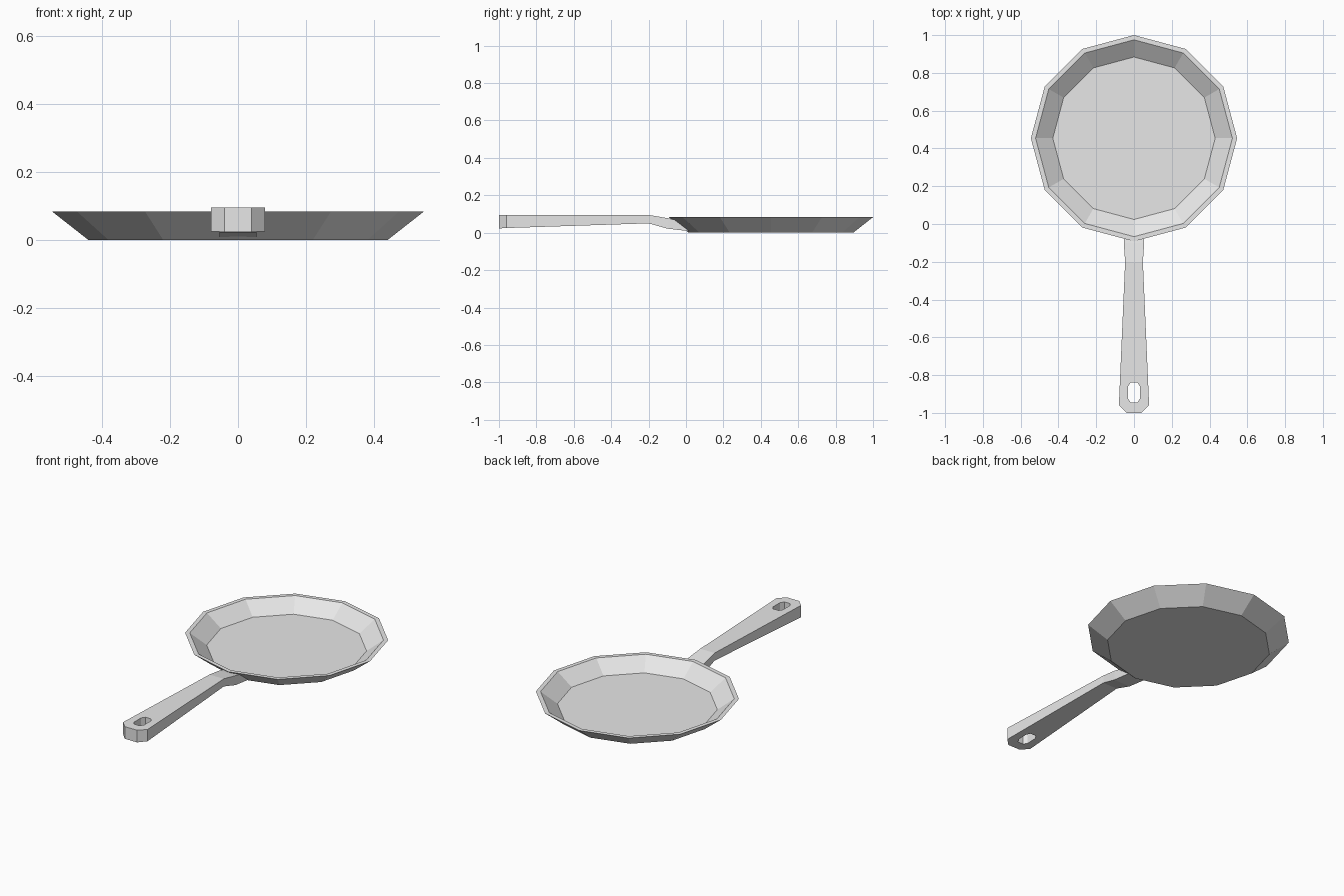
import bpy, bmesh
from math import cos, sin, tau

if "Cube" in bpy.data.objects:
    bpy.data.objects.remove(bpy.data.objects["Cube"], do_unlink=True)

metal = bpy.data.materials.new("light grey metal")
metal.use_nodes = True
grey = (0.8, 0.8, 0.8, 1)
metal.diffuse_color = grey
metal.node_tree.nodes["Principled BSDF"].inputs["Base Color"].default_value = grey


def loft(name, rings):
    """Skin a row of equal-sized closed rings and cap both ends."""
    bm = bmesh.new()
    loops = [[bm.verts.new(p) for p in ring] for ring in rings]
    n = len(loops[0])
    for a, b in zip(loops, loops[1:]):
        for i in range(n):
            j = (i + 1) % n
            bm.faces.new((a[i], a[j], b[j], b[i]))
    bm.faces.new(loops[0][::-1])
    bm.faces.new(loops[-1])
    bmesh.ops.recalc_face_normals(bm, faces=bm.faces)
    mesh = bpy.data.meshes.new(name)
    bm.to_mesh(mesh)
    bm.free()
    mesh.materials.append(metal)
    obj = bpy.data.objects.new(name, mesh)
    bpy.context.collection.objects.link(obj)
    return obj


# Pan: twelve-sided dish, from the base up over the rim and down to the floor
SIDES, CENTRE_Y = 12, 0.454
profile = [(0.44, 0), (0.546, 0.083), (0.521, 0.083), (0.43, 0.015)]
loft("pan", [[(r * cos(tau * i / SIDES), CENTRE_Y + r * sin(tau * i / SIDES), z)
              for i in range(SIDES)] for r, z in profile])

# Handle: (half width, bottom y, bottom z, top y, top z) from the tip to the pan
stations = [
    (0.04, -1.0, 0.023, -1.0, 0.095),
    (0.08, -0.96, 0.025, -0.96, 0.095),
    (0.047, -0.2, 0.05, -0.2, 0.095),
    (0.054, -0.1, 0.022, -0.1, 0.078),
    (0.054, 0.018, 0.008, -0.063, 0.07),
]
handle = loft("handle", [[(-w, yb, zb), (w, yb, zb), (w, yt, zt), (-w, yt, zt)]
                         for w, yb, zb, yt, zt in stations])

# Hanging hole: a long octagon cut through the tip
corner = [(0.032, 0.032), (0.018, 0.053)]
outline = corner + [(-x, y) for x, y in corner[::-1]]
outline += [(-x, -y) for x, y in outline]
cutter = loft("hole_cutter", [[(x, y - 0.892, z) for x, y in outline]
                              for z in (-0.1, 0.2)])
cutter.hide_render = True
cut = handle.modifiers.new("hanging hole", "BOOLEAN")
cut.operation = "DIFFERENCE"
cut.solver = "EXACT"
cut.object = cutter
bpy.context.view_layer.objects.active = handle
bpy.ops.object.modifier_apply(modifier=cut.name)
bpy.data.objects.remove(cutter, do_unlink=True)
